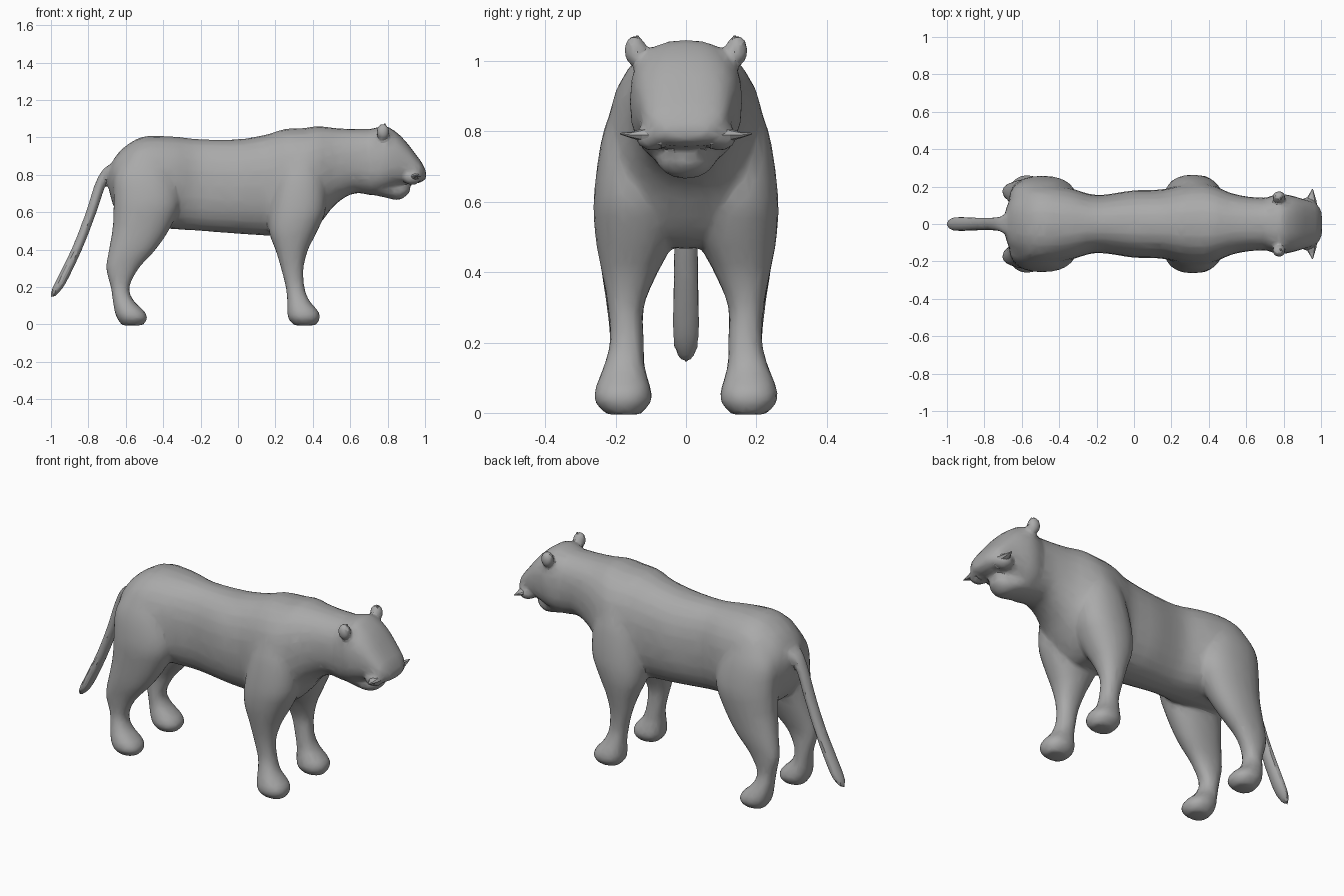
import bpy, bmesh, math
from mathutils import Vector

cube = bpy.data.objects.get("Cube")
if cube:
    bpy.data.objects.remove(cube, do_unlink=True)

fur = bpy.data.materials.new("plain grey")
fur.use_nodes = True
GREY = (0.4, 0.4, 0.4, 1)
fur.diffuse_color = GREY
fur.node_tree.nodes["Principled BSDF"].inputs["Base Color"].default_value = GREY


def smooth_path(rows, steps=4):
    """Catmull-Rom interpolation of section rows."""
    out = []
    for i in range(len(rows) - 1):
        a, b, c, d = (rows[min(max(i + k, 0), len(rows) - 1)] for k in (-1, 0, 1, 2))
        for s in range(steps):
            t = s / steps
            out.append([q + t / 2 * (r - p + t * (2 * p - 5 * q + 4 * r - u + t * (3 * (q - r) + u - p)))
                        for p, q, r, u in zip(a, b, c, d)])
    return out + [list(rows[-1])]


def loft(bm, rings):
    """Skin a list of point rings into a closed tube."""
    part = [[bm.verts.new(p) for p in ring] for ring in rings]
    n = len(part[0])
    faces = [bm.faces.new((a[i], a[(i + 1) % n], b[(i + 1) % n], b[i]))
             for a, b in zip(part, part[1:]) for i in range(n)]
    faces += [bm.faces.new(part[0]), bm.faces.new(part[-1])]
    bmesh.ops.recalc_face_normals(bm, faces=faces)


def oval(power=2.0, n=24):
    for i in range(n):
        a = 2 * math.pi * i / n
        c, s = math.cos(a), math.sin(a)
        yield (math.copysign(abs(c) ** (2 / power), c), math.copysign(abs(s) ** (2 / power), s))


def trunk(bm, rows, power):
    """Rows: x, bottom, top, half width."""
    loft(bm, [[(x, w * c, (lo + hi) / 2 + (hi - lo) / 2 * s) for c, s in oval(power)]
              for x, lo, hi, w in smooth_path(rows)])


def leg(bm, rows, side):
    """Rows: z, back x, front x, inner y, outer y."""
    loft(bm, [[((x0 + x1) / 2 + (x1 - x0) / 2 * c, side * ((y0 + y1) / 2 + (y1 - y0) / 2 * s), z)
               for c, s in oval(2.2)] for z, x0, x1, y0, y1 in smooth_path(rows)])


def blob(bm, centre, size):
    part = bmesh.ops.create_icosphere(bm, subdivisions=3, radius=1)["verts"]
    for v in part:
        v.co = Vector(c + k * s for c, k, s in zip(centre, v.co, size))


def finish(name, bm, angle):
    mesh = bpy.data.meshes.new(name)
    bm.to_mesh(mesh)
    bm.free()
    mesh.materials.append(fur)
    ob = bpy.data.objects.new(name, mesh)
    bpy.context.collection.objects.link(ob)
    bpy.ops.object.select_all(action="DESELECT")
    ob.select_set(True)
    bpy.context.view_layer.objects.active = ob
    return ob


# Torso and neck
bm = bmesh.new()
trunk(bm, [(-.69, .72, .83, .06), (-.66, .62, .89, .14), (-.6, .54, .955, .19), (-.5, .52, 1.005, .215),
           (-.35, .51, 1.005, .195), (-.2, .50, .99, .155), (0, .485, .99, .18), (.15, .475, 1.015, .185),
           (.25, .47, 1.045, .21), (.35, .47, 1.05, .225), (.43, .53, 1.06, .205), (.52, .64, 1.05, .165),
           (.62, .70, 1.045, .145), (.72, .69, 1.045, .14), (.78, .70, 1.04, .13)], 2.3)

# Skull, muzzle and lower jaw
trunk(bm, [(.66, .72, 1.03, .12), (.73, .70, 1.05, .15), (.79, .71, 1.06, .16), (.85, .735, 1.025, .15),
           (.90, .75, .975, .135), (.95, .755, .91, .12), (.98, .76, .87, .105), (1.005, .78, .82, .06)], 2.5)
trunk(bm, [(.68, .70, .85, .10), (.78, .68, .8, .095), (.85, .665, .77, .075),
           (.89, .68, .765, .06), (.92, .71, .75, .03)], 2.1)

# Legs with shoulders, thighs and paws
FORE = [(.93, .27, .41, .05, .18), (.8, .21, .46, .03, .235), (.62, .17, .47, .02, .262), (.5, .165, .425, .03, .258),
        (.4, .2, .375, .08, .24), (.3, .23, .35, .12, .222), (.2, .255, .355, .12, .217), (.13, .263, .38, .117, .235),
        (.07, .263, .43, .1, .258), (.03, .27, .437, .1, .258), (-.005, .3, .415, .13, .225)]
HIND = [(.93, -.58, -.4, .05, .17), (.8, -.66, -.34, .03, .23), (.65, -.665, -.31, .03, .257), (.52, -.67, -.36, .05, .25),
        (.4, -.69, -.44, .09, .24), (.3, -.705, -.53, .12, .225), (.2, -.68, -.58, .12, .217), (.13, -.67, -.56, .117, .235),
        (.07, -.66, -.5, .1, .258), (.03, -.645, -.485, .1, .258), (-.005, -.62, -.51, .13, .225)]
for side in (-1, 1):
    leg(bm, FORE, side)
    leg(bm, HIND, side)
    # Ear and cheek
    blob(bm, (.775, side * .145, 1.03), (.035, .032, .045))
    blob(bm, (.93, side * .095, .785), (.05, .05, .04))

# Tail
tail = smooth_path([(-.62, .88, .06), (-.68, .84, .05), (-.735, .75, .037), (-.785, .6, .035), (-.85, .43, .036),
                    (-.92, .28, .039), (-.965, .19, .036), (-.988, .145, .014)])
loft(bm, [[(x + r * c * .95, r * s, z + r * c * .35) for c, s in oval()] for x, z, r in tail])

body = finish("cat_body", bm, 40)
remesh = body.modifiers.new("merge", "REMESH")
remesh.mode = "VOXEL"
remesh.voxel_size = .011
relax = body.modifiers.new("relax", "SMOOTH")
relax.iterations = 6
relax.factor = .5
facets = body.modifiers.new("facets", "DECIMATE")
facets.ratio = .12
for name in ("merge", "relax", "facets"):
    bpy.ops.object.modifier_apply(modifier=name)
bpy.ops.object.shade_smooth_by_angle(angle=math.radians(25))

# Pointed whisker tufts beside the muzzle
for side, label in ((1, "left"), (-1, "right")):
    bm = bmesh.new()
    tuft = [(.07, .94, .79, .045, .04), (.125, .945, .79, .03, .018),
            (.155, .95, .79, .016, .009), (.188, .955, .794, .002, .002)]
    loft(bm, [[(x + rx * c, side * y, z + rz * s) for c, s in oval(2, 8)] for y, x, z, rx, rz in tuft])
    finish(label + "_whisker_tuft", bm, 25)

    # Ear tip
    bm = bmesh.new()
    bmesh.ops.create_cone(bm, cap_ends=True, segments=8, radius1=.03, radius2=.004, depth=.05)
    for v in bm.verts:
        v.co = Vector((.785 + v.co.x * .8, side * (.138 + v.co.y * .8), 1.048 + v.co.z))
    bmesh.ops.recalc_face_normals(bm, faces=bm.faces)
    finish(label + "_ear_tip", bm, 25)
